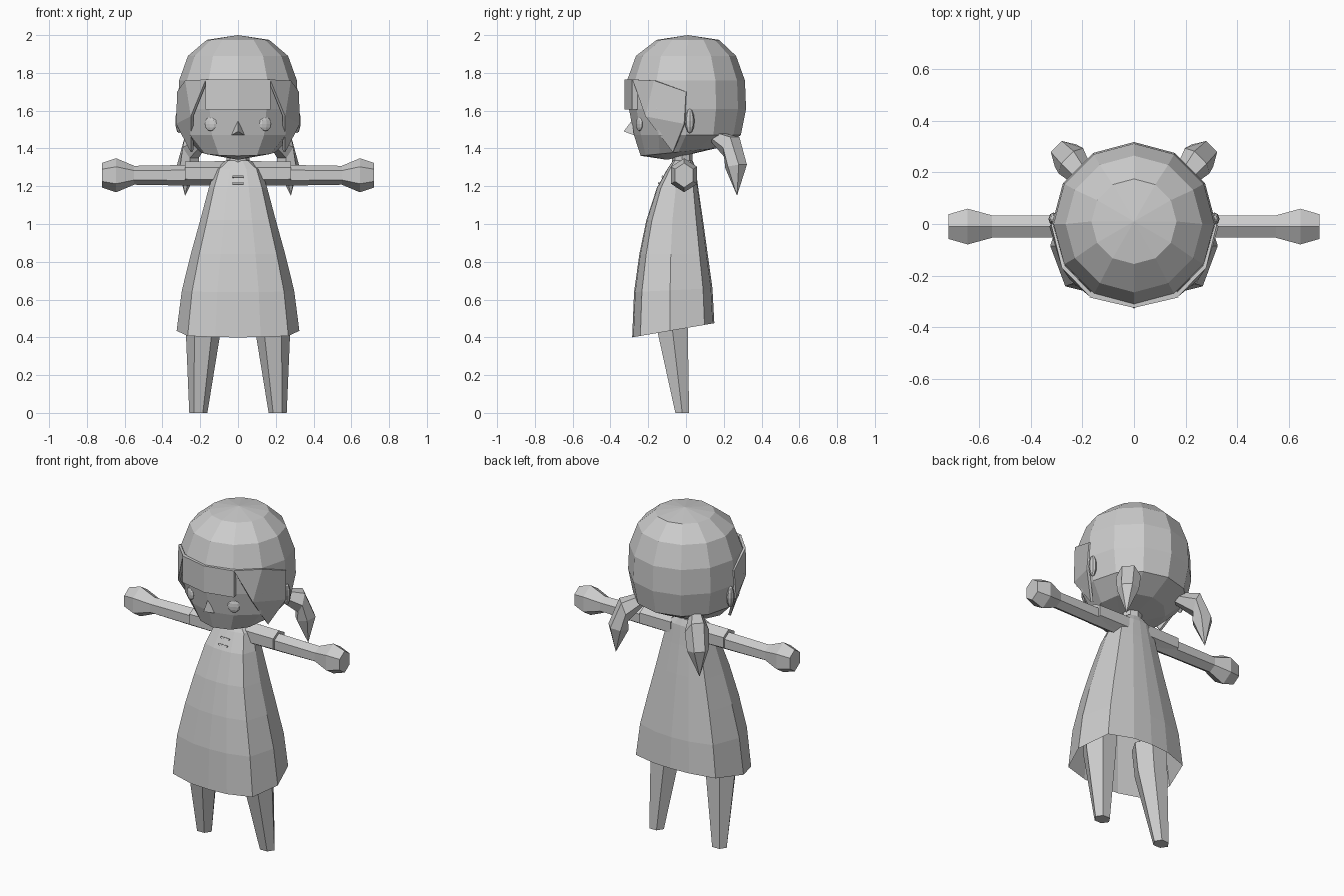
import bpy, bmesh
from math import sin, cos, pi, radians
from mathutils import Vector

old = bpy.data.objects.get("Cube")
if old:
    bpy.data.objects.remove(old)

clay = bpy.data.materials.new("light_grey")
clay.use_nodes = True
GREY = (0.6, 0.6, 0.6, 1)
clay.diffuse_color = GREY
clay.node_tree.nodes["Principled BSDF"].inputs["Base Color"].default_value = GREY


def finish(name, bm, thickness=0, closed=True):
    if closed:
        bmesh.ops.recalc_face_normals(bm, faces=bm.faces)
    me = bpy.data.meshes.new(name)
    bm.to_mesh(me)
    bm.free()
    me.materials.append(clay)
    ob = bpy.data.objects.new(name, me)
    bpy.context.collection.objects.link(ob)
    if thickness:
        mod = ob.modifiers.new("thickness", 'SOLIDIFY')
        mod.thickness = thickness
        mod.offset = -1
    return ob


def loft(name, rings, cap_start=True, cap_end=True):
    """Skin a list of equally long point rings; a single point ends in a tip."""
    bm = bmesh.new()
    loops = [[bm.verts.new(p) for p in r] for r in rings]
    for a, b in zip(loops, loops[1:]):
        n = max(len(a), len(b))
        for i in range(n):
            j = (i + 1) % n
            if len(b) == 1:
                bm.faces.new((a[i], a[j], b[0]))
            elif len(a) == 1:
                bm.faces.new((a[0], b[j], b[i]))
            else:
                bm.faces.new((a[i], a[j], b[j], b[i]))
    for loop, cap in ((loops[0], cap_start), (loops[-1], cap_end)):
        if cap and len(loop) > 2:
            bm.faces.new(loop)
    return finish(name, bm)


def ring(center, u, v, n=6):
    """Points on an ellipse spanned by the two half axes u and v."""
    c, u, v = Vector(center), Vector(u), Vector(v)
    return [c + u * cos(2 * pi * i / n) + v * sin(2 * pi * i / n) for i in range(n)]


def shell(name, points, faces, thickness):
    bm = bmesh.new()
    vs = [bm.verts.new(p) for p in points]
    for f in faces:
        bm.faces.new([vs[i] for i in f])
    bmesh.ops.recalc_face_normals(bm, faces=bm.faces)
    bm.normal_update()
    if sum(f.normal.dot(f.calc_center_median() * Vector((1, 1, 0))) for f in bm.faces) < 0:
        bmesh.ops.reverse_faces(bm, faces=bm.faces)
    return finish(name, bm, thickness, closed=False)


def ball(name, center, size, rot=0, u=8, v=6):
    bm = bmesh.new()
    bmesh.ops.create_uvsphere(bm, u_segments=u, v_segments=v, radius=1)
    bmesh.ops.scale(bm, vec=size, verts=bm.verts)
    ob = finish(name, bm)
    ob.location = center
    ob.rotation_euler.z = rot
    return ob


# Head: twelve-sided, with the face slightly recessed and the chin tipped forward
head = [[(0, 0.01, 2.0)]]
for z, r, cy, tilt in ((1.975, .165, .01, 0), (1.89, .265, 0, 0), (1.76, .312, 0, 0),
                       (1.61, .318, 0, 0), (1.47, .29, 0, 0), (1.385, .2, -.04, .1)):
    pts = []
    for i in range(12):
        a = -pi / 2 + i * pi / 6
        k = 0.95 if z in (1.61, 1.47) and i in (0, 1, 11) else 1
        x, y = r * k * cos(a), cy + r * k * sin(a)
        pts.append((x, y, z + tilt * y))
    head.append(pts)
head.append([(0, -0.1, 1.34)])
loft("head", head)

# Fringe across the forehead
shell("fringe", [(x, y, z) for z in (1.765, 1.605)
                 for x, y in ((-.172, -.285), (0, -.325), (.172, -.285))],
      [(0, 1, 4, 3), (1, 2, 5, 4)], 0.03)

# Nose
loft("nose", [[(-.035, -.275, 1.47), (.035, -.275, 1.47), (0, -.285, 1.55)],
              [(0, -.33, 1.49)]])

# Neck
loft("neck", [ring((0, -.02, z), (.06, 0, 0), (0, .055, 0), 8) for z in (1.28, 1.42)])

# Dress: shared half outline, (width fraction, front-to-back fraction)
outline = [(0, 0), (.37, .015), (.82, .1), (1, .46), (.82, .88), (.37, .98), (0, 1)]
outline += [(-x, t) for x, t in outline[-2:0:-1]]
# front height, back height, half width, front y, back y
rows = ((.40, .475, .325, -.285, .15), (.64, .66, .297, -.275, .14),
        (.84, .84, .25, -.247, .115), (1.02, 1.02, .2, -.21, .09),
        (1.19, 1.19, .155, -.155, .065), (1.29, 1.3, .12, -.1, .05),
        (1.335, 1.335, .065, -.07, .035))
loft("dress", [[(w * x, f + (b - f) * t, zf + (zb - zf) * t) for x, t in outline]
               for zf, zb, w, f, b in rows], cap_start=False)

# Chest clasp
for i, z in enumerate((1.215, 1.25)):
    bm = bmesh.new()
    bmesh.ops.create_cube(bm, size=1)
    bmesh.ops.scale(bm, vec=(.06, .012, .01), verts=bm.verts)
    clasp = finish(f"clasp_bar_{i + 1}", bm)
    clasp.location = (0, -.142 + .55 * (z - 1.215), z)
    clasp.rotation_euler.x = radians(-25)

for side, s in (("left", 1), ("right", -1)):
    # Side lock of hair in front of the ear
    lock = [(.17, -.283, 1.765), (.28, -.17, 1.76), (.322, 0, 1.7),
            (.328, -.01, 1.53), (.25, -.215, 1.57), (.25, -.07, 1.38)]
    shell(side + "_hair_lock", [(s * x, y, z) for x, y, z in lock],
          [(0, 1, 4), (1, 2, 3, 4), (4, 3, 5)], 0.015)

    # Eye and ear
    ball(side + "_eye", (s * .145, -.247, 1.53), (.035, .012, .038), s * radians(25))
    ball(side + "_ear", (s * .312, .02, 1.545), (.02, .025, .065))

    # Pigtail: along the diagonal, curving down to a tip
    d = Vector((s * .72, .7, 0))
    across = Vector((-s * .7, .72, 0))
    tail = []
    for x, y, z, r, lean in ((.17, .15, 1.46, .035, 1.0), (.245, .245, 1.405, .068, .75),
                             (.265, .265, 1.305, .06, .15)):
        up = Vector((0, 0, 1)) * lean + d * (1 - lean)
        tail.append(ring((s * x, y, z), across * r, up.normalized() * r))
    tail.append([(s * .28, .27, 1.15)])
    loft(side + "_pigtail", tail)

    # Arm with a six-sided fist, and the sleeve around its root
    arm = ((.1, .055, .05), (.3, .054, .05), (.55, .05, .05), (.645, .09, .08), (.72, .065, .055))
    loft(side + "_arm", [ring((s * x, -.01, 1.258), (0, 0, rz), (0, ry, 0)) for x, rz, ry in arm])
    loft(side + "_sleeve", [ring((s * x, -.01, 1.268), (0, 0, r), (0, r, 0))
                            for x, r in ((.07, .065), (.28, .062))])

    # Leg, tapering to a flat sole
    leg = ((0, .21, -.02, .048, .042), (.45, .183, -.073, .094, .095), (.62, .175, -.08, .1, .1))
    loft(side + "_leg", [ring((s * x, y, z), (rx, 0, 0), (0, ry, 0))
                         for z, x, y, rx, ry in leg])
